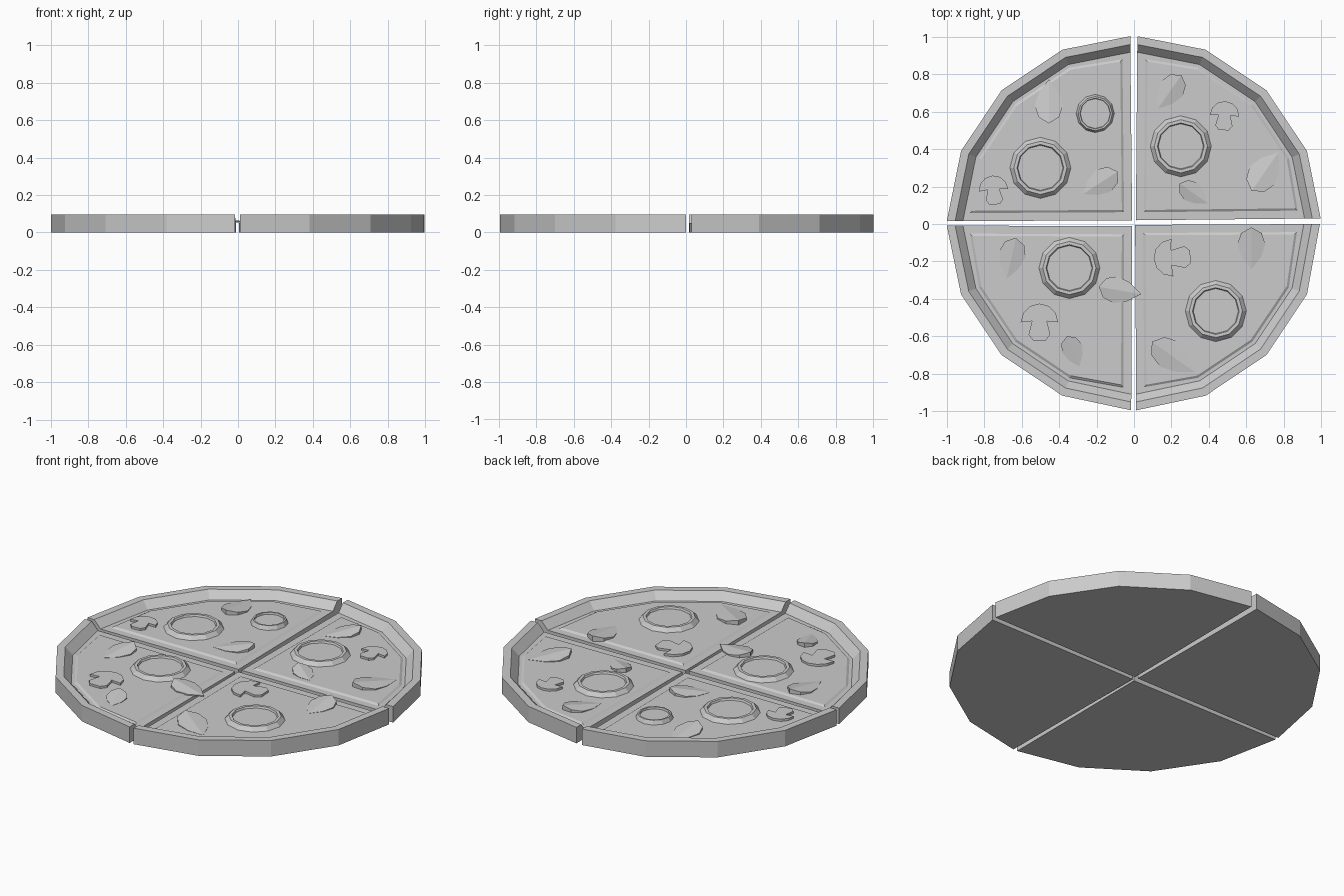
import bpy, bmesh, math
from mathutils import Vector, Matrix

if "Cube" in bpy.data.objects:
    bpy.data.objects.remove(bpy.data.objects["Cube"], do_unlink=True)

grey = bpy.data.materials.new("plain_grey")
grey.use_nodes = True
COLOUR = (0.6, 0.6, 0.6, 1)
grey.diffuse_color = COLOUR
grey.node_tree.nodes["Principled BSDF"].inputs["Base Color"].default_value = COLOUR

SAUCE, CHEESE = 0.05, 0.058


def finish(name, bm):
    bmesh.ops.recalc_face_normals(bm, faces=bm.faces)
    mesh = bpy.data.meshes.new(name)
    bm.to_mesh(mesh)
    bm.free()
    mesh.materials.append(grey)
    obj = bpy.data.objects.new(name, mesh)
    bpy.context.collection.objects.link(obj)
    return obj


def loft(name, layers, closed=True, caps=True):
    """Bridge equal-length loops of 3D points; cap the first and last loop."""
    bm = bmesh.new()
    rows = [[bm.verts.new(p) for p in layer] for layer in layers]
    for a, b in zip(rows, rows[1:]):
        n = len(a)
        for i in range(n if closed else n - 1):
            j = (i + 1) % n
            bm.faces.new((a[i], a[j], b[j], b[i]))
    if caps:
        bm.faces.new(rows[0])
        bm.faces.new(rows[-1])
    return finish(name, bm)


def at(points, z):
    return [(p[0], p[1], z) for p in points]


# Slices: sauce base, swept crust and raised cheese sheet
def build_slice(name, sx, sy, tip, side_end, far_end):
    tip = Vector(tip)
    arc = [Vector(side_end)]
    for k in (1, 2, 3):
        a = k * math.pi / 8
        arc.append(Vector((sx * math.cos(a), sy * math.sin(a) + 0.007)))
    arc.append(Vector(far_end))

    def shrink(f):
        return [tip + (p - tip) * f for p in arc]

    base = [tip] + shrink(0.93)
    loft(name + "_base", [at(base, 0), at(base, SAUCE)])

    profile = [(1, 0), (1, 0.095), (0.955, 0.095), (0.913, SAUCE), (0.913, 0)]
    rings = [at(shrink(f), z) for f, z in profile]
    loft(name + "_crust", list(zip(*rings)))

    def cheese_outline(inset, f_arc, f_end):
        pts = shrink(f_arc)
        ends = shrink(f_end)
        pts[0] = ends[0] + Vector((0, sy * inset))
        pts[-1] = ends[-1] + Vector((sx * inset, 0))
        return [tip + Vector((sx * inset, sy * inset))] + pts

    loft(name + "_cheese", [at(cheese_outline(0.043, 0.895, 0.875), SAUCE),
                            at(cheese_outline(0.055, 0.882, 0.862), CHEESE)])


build_slice("back_left_slice", 1, 1, (0.01, 0.02), (0.997, 0.03), (0.018, 1.003))
build_slice("back_right_slice", -1, 1, (-0.01, 0.02), (-1, 0.015), (-0.02, 1.003))
build_slice("front_left_slice", 1, -1, (0.006, -0.005), (0.993, 0), (0.012, -0.995))
build_slice("front_right_slice", -1, -1, (-0.01, -0.012), (-1, -0.008), (-0.015, -0.995))


# Round sausage slices with a raised rim
def sausage(x, y, r, wall):
    def ring(radius, z):
        return [(x + radius * math.cos(i * math.tau / 12),
                 y + radius * math.sin(i * math.tau / 12), z) for i in range(12)]
    loft("sausage_slice", [ring(r, SAUCE), ring(r, CHEESE), ring(r - wall * 0.55, 0.081),
                           ring(r - wall, 0.081), ring(r - wall * 1.12, 0.07)])


for x, y in [(-0.5, 0.3), (0.25, 0.415), (-0.345, -0.235), (0.437, -0.465)]:
    sausage(x, y, 0.163, 0.038)
sausage(-0.207, 0.59, 0.102, 0.02)


# Folded leaves: a ridge runs from the raised stalk end down to the tip
def leaf(x, y, angle, length, width):
    side = [(0.2, 0.35), (-0.1, 0.5), (-0.36, 0.36)]
    outline = [(0.5, 0)] + side + [(-0.5, 0)] + [(u, -v) for u, v in reversed(side)]
    place = Matrix.Translation((x, y, 0)) @ Matrix.Rotation(math.radians(angle), 4, 'Z')
    bm = bmesh.new()
    low, top = [], []
    for u, v in outline:
        z = 0.059 + 0.026 * (0.5 - u) - 0.02 * abs(v)
        low.append(bm.verts.new(place @ Vector((u * length, v * width, 0.053))))
        top.append(bm.verts.new(place @ Vector((u * length, v * width, z))))
    n = len(outline)
    for i in range(n):
        j = (i + 1) % n
        bm.faces.new((low[i], low[j], top[j], top[i]))
    bm.faces.new(low)
    bm.faces.new(top[:5])
    bm.faces.new(top[4:] + top[:1])
    finish("leaf", bm)


LEAVES = [
    (-0.455, 0.655, 90, 0.235, 0.15), (-0.18, 0.22, 213, 0.22, 0.14),
    (0.19, 0.705, 235, 0.22, 0.14), (0.70, 0.28, 55, 0.25, 0.165),
    (0.32, 0.163, -35, 0.185, 0.115), (0.627, -0.13, -90, 0.225, 0.15),
    (0.21, -0.71, -35, 0.28, 0.165), (-0.655, -0.183, -103, 0.225, 0.145),
    (-0.075, -0.355, -10, 0.23, 0.145), (-0.325, -0.68, -68, 0.175, 0.115),
]
for spec in LEAVES:
    leaf(*spec)


# Flat mushroom slices: domed cap over a flared stem
def mushroom(x, y, size, angle):
    cap = [(0.5 * math.cos(a), 0.5 * math.sin(a))
           for a in (i * math.pi / 6 for i in range(7))]
    stem = [(-0.2, 0.03), (-0.29, -0.33), (-0.17, -0.48),
            (0.17, -0.48), (0.29, -0.33), (0.2, 0.03)]
    turn = Matrix.Rotation(math.radians(angle), 2)
    pts = [Vector((x, y)) + turn @ Vector(p) * size for p in cap + stem]
    loft("mushroom_slice", [at(pts, SAUCE), at(pts, 0.071)])


mushroom(-0.75, 0.18, 0.158, 5)
mushroom(0.483, 0.577, 0.158, -3)
mushroom(-0.505, -0.525, 0.2, 0)
mushroom(0.205, -0.18, 0.2, 93)
